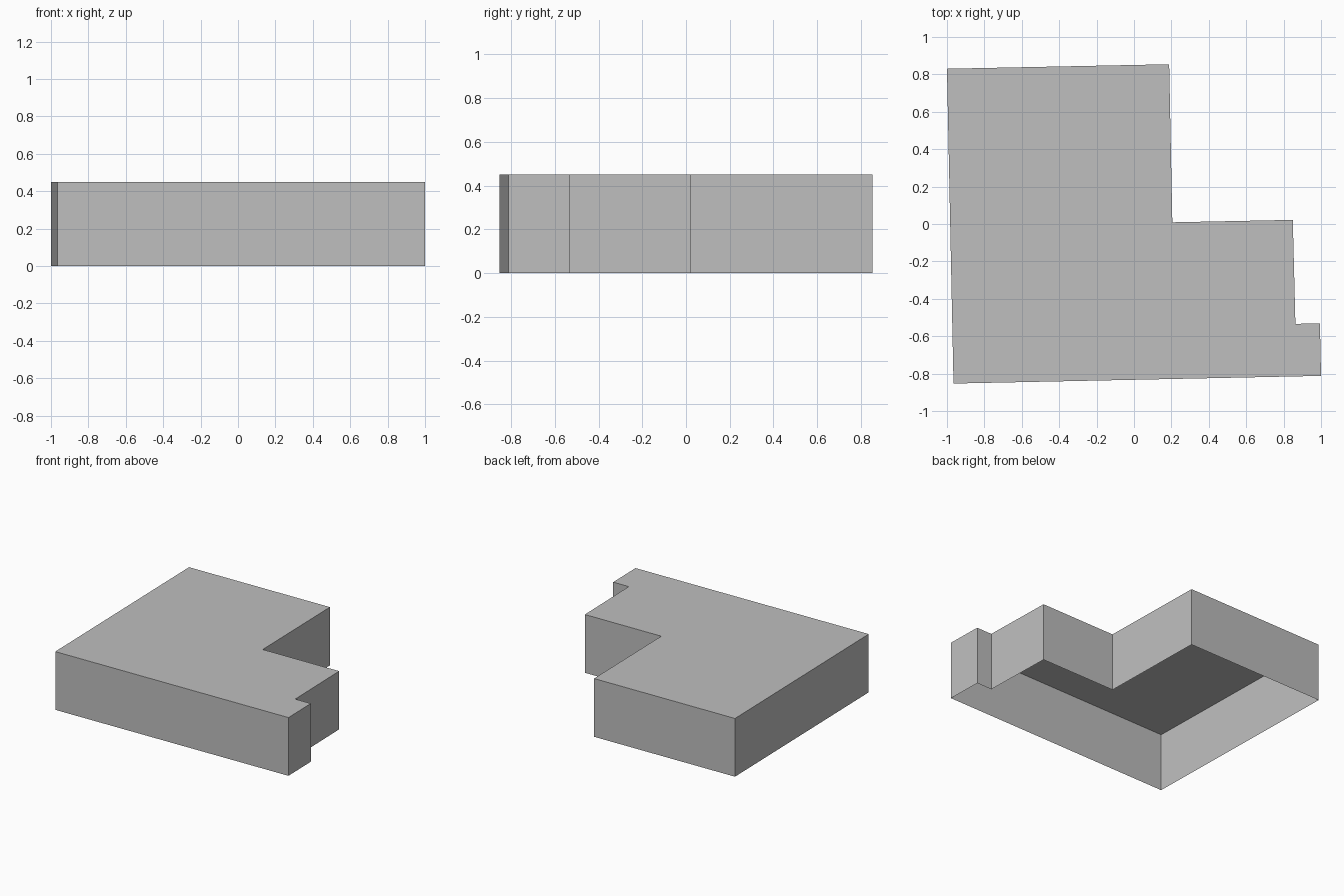
import bpy, bmesh

cube = bpy.data.objects.get("Cube")
if cube:
    bpy.data.objects.remove(cube, do_unlink=True)

HEIGHT = 0.45
# Building footprint, counter-clockwise from the front right corner
FOOTPRINT = [(-0.965, -0.853), (1.0, -0.812), (0.994, -0.531), (0.863, -0.534),
             (0.849, 0.022), (0.205, 0.009), (0.188, 0.854), (-1.0, 0.83)]

# Plain grey finish
grey = bpy.data.materials.new("plain_grey")
grey.use_nodes = True
colour = (0.52, 0.52, 0.52, 1)
grey.diffuse_color = colour
grey.node_tree.nodes["Principled BSDF"].inputs["Base Color"].default_value = colour

# Flat roof with thin outer walls, open underneath
bm = bmesh.new()
base = [bm.verts.new((x, y, 0)) for x, y in FOOTPRINT]
top = [bm.verts.new((x, y, HEIGHT)) for x, y in FOOTPRINT]
bm.faces.new(top)
for i in range(len(base)):
    j = (i + 1) % len(base)
    bm.faces.new((base[i], base[j], top[j], top[i]))

mesh = bpy.data.meshes.new("building_shell")
bm.to_mesh(mesh)
bm.free()
mesh.materials.append(grey)
shell = bpy.data.objects.new("building_shell", mesh)
bpy.context.collection.objects.link(shell)
